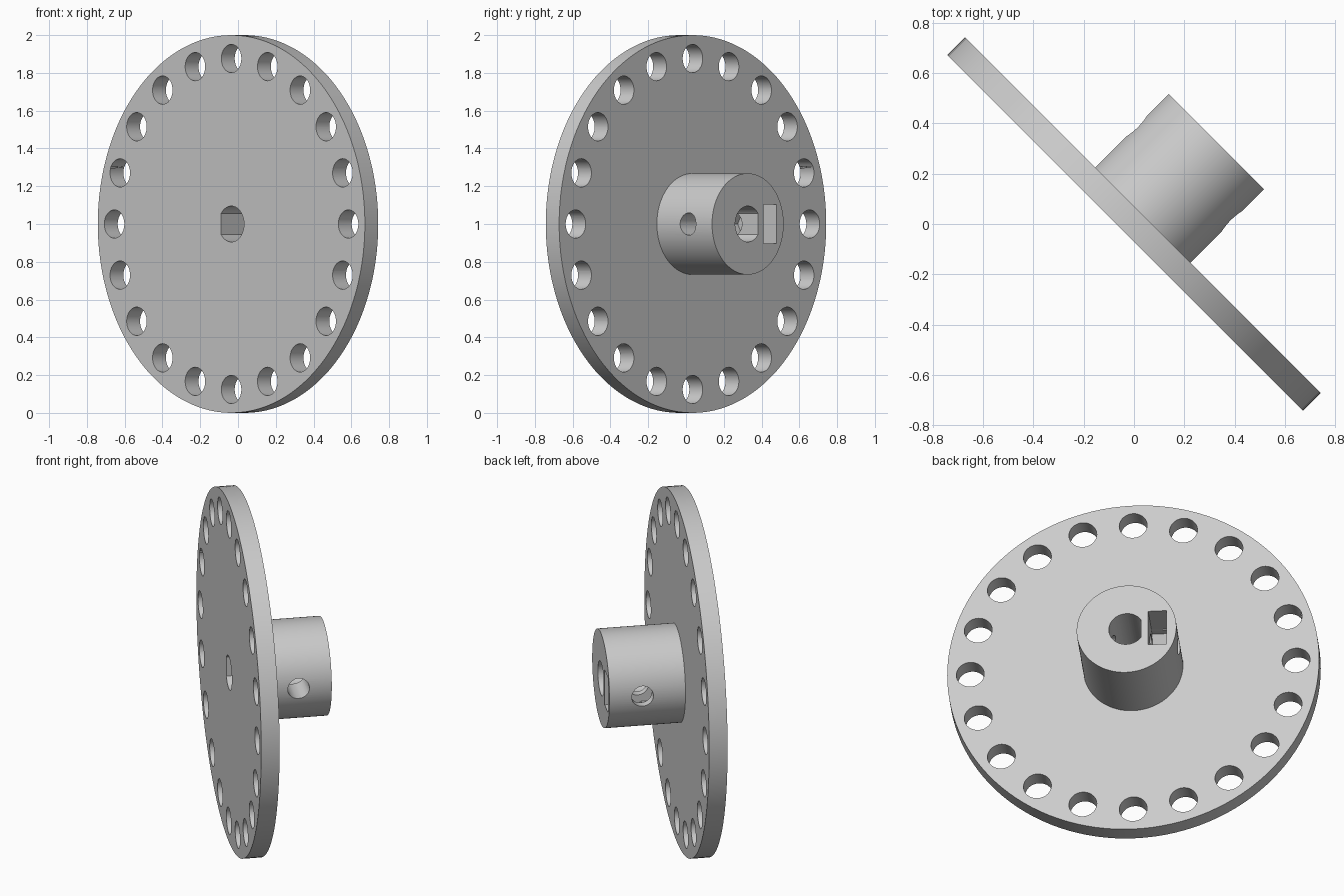
import bpy, bmesh
from math import pi, cos, sin, acos, sqrt
from mathutils import Matrix, Vector

if "Cube" in bpy.data.objects:
    bpy.data.objects.remove(bpy.data.objects["Cube"], do_unlink=True)

DISC_R, HALF_T = 1.0, 0.05
HUB_R, HUB_END = 0.268, 0.463
SCREW_Z = 0.283

grey = bpy.data.materials.new("light_grey")
grey.use_nodes = True
grey.diffuse_color = (0.6, 0.6, 0.6, 1)
grey.node_tree.nodes["Principled BSDF"].inputs["Base Color"].default_value = (0.6, 0.6, 0.6, 1)

# Turns a prism drawn in the (y, z) plane so that it runs along x
SIDEWAYS = Matrix(((0, 0, 1, 0), (1, 0, 0, 0), (0, 1, 0, 0), (0, 0, 0, 1)))


def circle(radius, count, cx=0.0, cy=0.0):
    steps = (2 * pi * i / count for i in range(count))
    return [(cx + radius * cos(a), cy + radius * sin(a)) for a in steps]


def add_prism(bm, outline, low, high, matrix=Matrix()):
    """Closed straight prism over a counter-clockwise outline."""
    bottom = [bm.verts.new(matrix @ Vector((x, y, low))) for x, y in outline]
    top = [bm.verts.new(matrix @ Vector((x, y, high))) for x, y in outline]
    bm.faces.new(bottom[::-1])
    bm.faces.new(top)
    for i in range(len(outline)):
        j = (i + 1) % len(outline)
        bm.faces.new((bottom[i], bottom[j], top[j], top[i]))


def make_object(name, bm):
    bmesh.ops.recalc_face_normals(bm, faces=bm.faces)
    mesh = bpy.data.meshes.new(name)
    bm.to_mesh(mesh)
    bm.free()
    mesh.materials.append(grey)
    obj = bpy.data.objects.new(name, mesh)
    bpy.context.collection.objects.link(obj)
    return obj


def cut(target, bm):
    """Subtract a temporary solid from the target."""
    cutter = make_object("cutter", bm)
    cutter.hide_render = True
    mod = target.modifiers.new("cut", 'BOOLEAN')
    mod.operation, mod.solver, mod.object = 'DIFFERENCE', 'EXACT', cutter
    bpy.context.view_layer.objects.active = target
    bpy.ops.object.modifier_apply(modifier=mod.name)
    bpy.data.objects.remove(cutter, do_unlink=True)


# Disc and hub turned as one solid around local z
bm = bmesh.new()
profile = [(0, -HALF_T), (DISC_R, -HALF_T), (DISC_R, HALF_T),
           (HUB_R, HALF_T), (HUB_R, HUB_END), (0, HUB_END)]
verts = [bm.verts.new((r, 0, z)) for r, z in profile]
edges = [bm.edges.new(pair) for pair in zip(verts, verts[1:])]
bmesh.ops.spin(bm, geom=verts + edges, axis=(0, 0, 1), cent=(0, 0, 0),
               angle=2 * pi, steps=120, use_merge=True)
bmesh.ops.remove_doubles(bm, verts=bm.verts, dist=0.0001)
wheel = make_object("disc_with_hub", bm)

# Ring of twenty rim holes
bm = bmesh.new()
for cx, cy in circle(0.876, 20):
    add_prism(bm, circle(0.075, 40, cx, cy), -0.2, 0.2)
cut(wheel, bm)

# D-shaped shaft bore, flat towards +x
bm = bmesh.new()
bore_r, flat = 0.095, 0.077
start = acos(flat / bore_r)
angles = [start + (2 * pi - 2 * start) * i / 40 for i in range(41)]
add_prism(bm, [(bore_r * cos(a), bore_r * sin(a)) for a in angles], -0.3, 0.7)
cut(wheel, bm)

# Set screw hole across the hub
bm = bmesh.new()
add_prism(bm, circle(0.059, 40, 0, SCREW_Z), -0.4, 0.4, SIDEWAYS)
cut(wheel, bm)

# Nut slot with a hexagonal bottom, open at the hub end
bm = bmesh.new()
half = [(0.097, 0.227), (0.097, 0.265), (0.103, 0.265), (0.103, 0.6)]
outline = [(0, 0.171)] + half + [(-y, z) for y, z in reversed(half)]
add_prism(bm, outline, 0.117, 0.216, SIDEWAYS)
cut(wheel, bm)

# Stand the wheel upright with the hub pointing to the back left
s = 1 / sqrt(2)
wheel.data.transform(Matrix(((-s, 0, s, 0), (s, 0, s, 0), (0, 1, 0, 1), (0, 0, 0, 1))))
bpy.ops.object.select_all(action='DESELECT')
wheel.select_set(True)
bpy.context.view_layer.objects.active = wheel
bpy.ops.object.shade_smooth_by_angle(angle=pi / 6)
